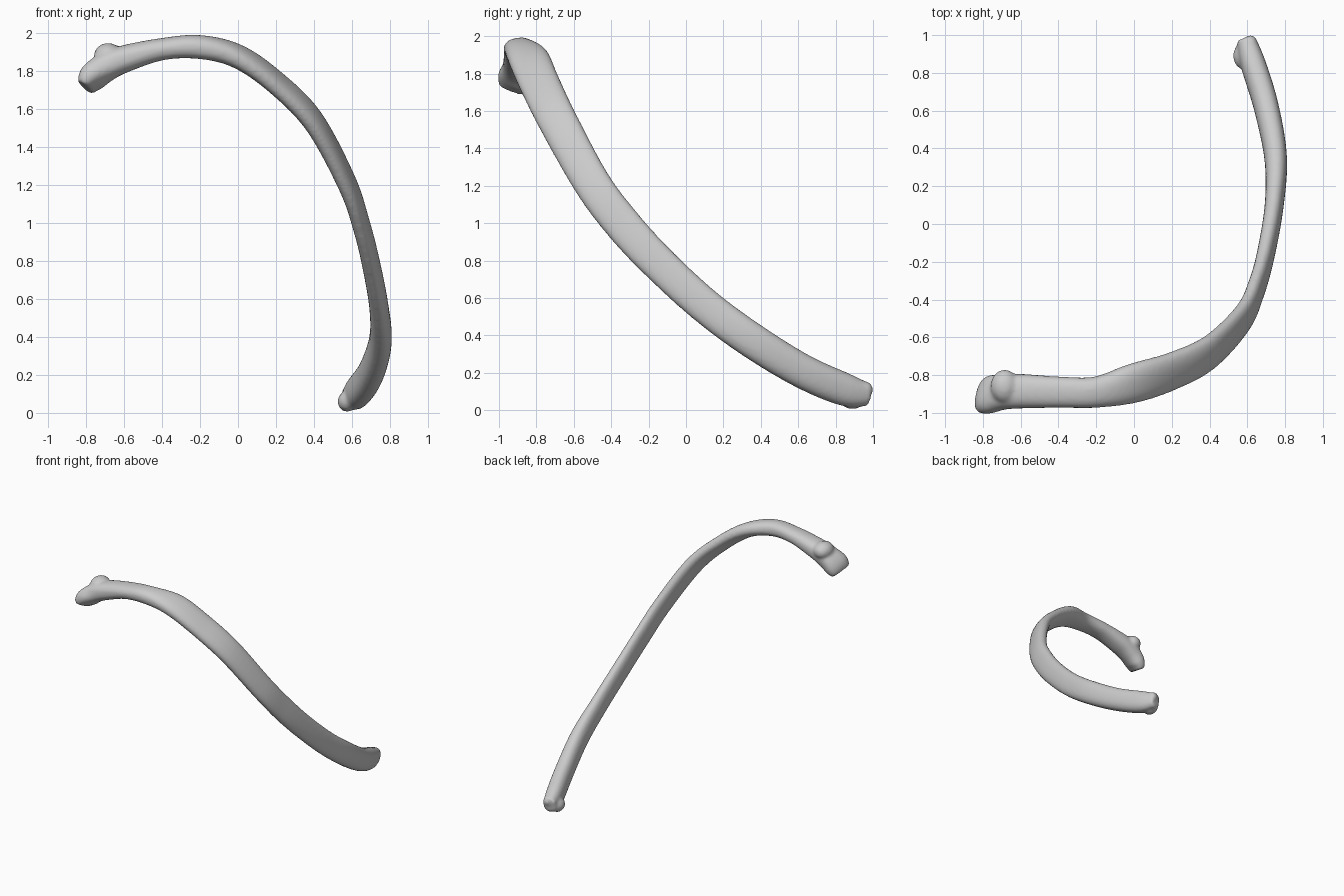
import bpy, bmesh, math
from mathutils import Vector, Matrix

cube = bpy.data.objects.get("Cube")
if cube:
    bpy.data.objects.remove(cube, do_unlink=True)

# Stations along the bone: x, y, z, tilt of the flat side (degrees), half width, half thickness
STATIONS = [
    (-.805, -.915, 1.715, -38, .09, .04),
    (-.77, -.905, 1.765, -32, .105, .066),
    (-.70, -.89, 1.82, -15, .095, .075),
    (-.60, -.885, 1.865, 0, .092, .072),
    (-.40, -.89, 1.917, 4, .083, .058),
    (-.20, -.89, 1.928, 8, .083, .062),
    (0, -.842, 1.878, 14, .108, .058),
    (.20, -.78, 1.74, 22, .108, .052),
    (.40, -.68, 1.535, 30, .105, .05),
    (.575, -.50, 1.21, 38, .1, .046),
    (.65, -.335, .99, 42, .1, .044),
    (.70, -.15, .79, 45, .097, .046),
    (.742, .10, .56, 50, .095, .05),
    (.75, .35, .375, 56, .095, .06),
    (.70, .62, .21, 64, .092, .066),
    (.63, .85, .11, 70, .088, .066),
    (.592, .98, .083, 76, .06, .05),
]
STEPS, SIDES = 8, 24


def sample(i, t):
    """Catmull-Rom blend of all station values."""
    last = len(STATIONS) - 1
    a, b, c, d = (STATIONS[min(max(i + k, 0), last)] for k in (-1, 0, 1, 2))
    return [q + t / 2 * (r - p + t * (2 * p - 5 * q + 4 * r - s + t * (3 * (q - r) + s - p)))
            for p, q, r, s in zip(a, b, c, d)]


def power(v, e):
    return math.copysign(abs(v) ** e, v)


rows = [sample(i, k / STEPS) for i in range(len(STATIONS) - 1) for k in range(STEPS)]
rows.append(list(STATIONS[-1]))

# Shaft: flattened sections swept along the curve, capped at both ends
bm = bmesh.new()
rings = []
for n, (x, y, z, tilt, half_w, half_t) in enumerate(rows):
    before, after = rows[max(n - 1, 0)], rows[min(n + 1, len(rows) - 1)]
    tangent = (Vector(after[:3]) - Vector(before[:3])).normalized()
    a = math.radians(tilt)
    wide = Vector((0, math.cos(a), math.sin(a)))
    wide = (wide - tangent * wide.dot(tangent)).normalized()
    thin = tangent.cross(wide)
    ring = []
    for k in range(SIDES):
        u = math.tau * k / SIDES
        offset = wide * half_w * power(math.cos(u), .85) + thin * half_t * power(math.sin(u), .85)
        ring.append(bm.verts.new(Vector((x, y, z)) + offset))
    rings.append(ring)
for r, s in zip(rings, rings[1:]):
    for k in range(SIDES):
        j = (k + 1) % SIDES
        bm.faces.new((r[k], r[j], s[j], s[k]))
bm.faces.new(rings[0][::-1])
bm.faces.new(rings[-1])


# Bumps that melt into the shaft: the knob by the head, and the worn corners of the far tip
def bump(place, size):
    matrix = Matrix.Translation(place) @ Matrix.Diagonal((*size, 1))
    bmesh.ops.create_icosphere(bm, subdivisions=3, radius=1, matrix=matrix)


bump((-.685, -.86, 1.882), (.075, .09, .068))
bump((.575, .89, .06), (.05, .07, .055))
bump((.615, .955, .11), (.04, .045, .045))
bump((-.79, -.945, 1.78), (.034, .055, .06))
bmesh.ops.recalc_face_normals(bm, faces=bm.faces)

mesh = bpy.data.meshes.new("rib_bone")
bm.to_mesh(mesh)
bm.free()
rib = bpy.data.objects.new("rib_bone", mesh)
bpy.context.collection.objects.link(rib)

# One fused, softened skin
remesh = rib.modifiers.new("fuse", "REMESH")
remesh.mode = "VOXEL"
remesh.voxel_size = .012
remesh.use_smooth_shade = True
soften = rib.modifiers.new("soften", "SMOOTH")
soften.factor = .5
soften.iterations = 6

# Plain grey bone
grey = bpy.data.materials.new("bone_grey")
grey.use_nodes = True
colour = (.6, .6, .6, 1)
grey.diffuse_color = colour
grey.node_tree.nodes["Principled BSDF"].inputs["Base Color"].default_value = colour
mesh.materials.append(grey)
for face in mesh.polygons:
    face.use_smooth = True
